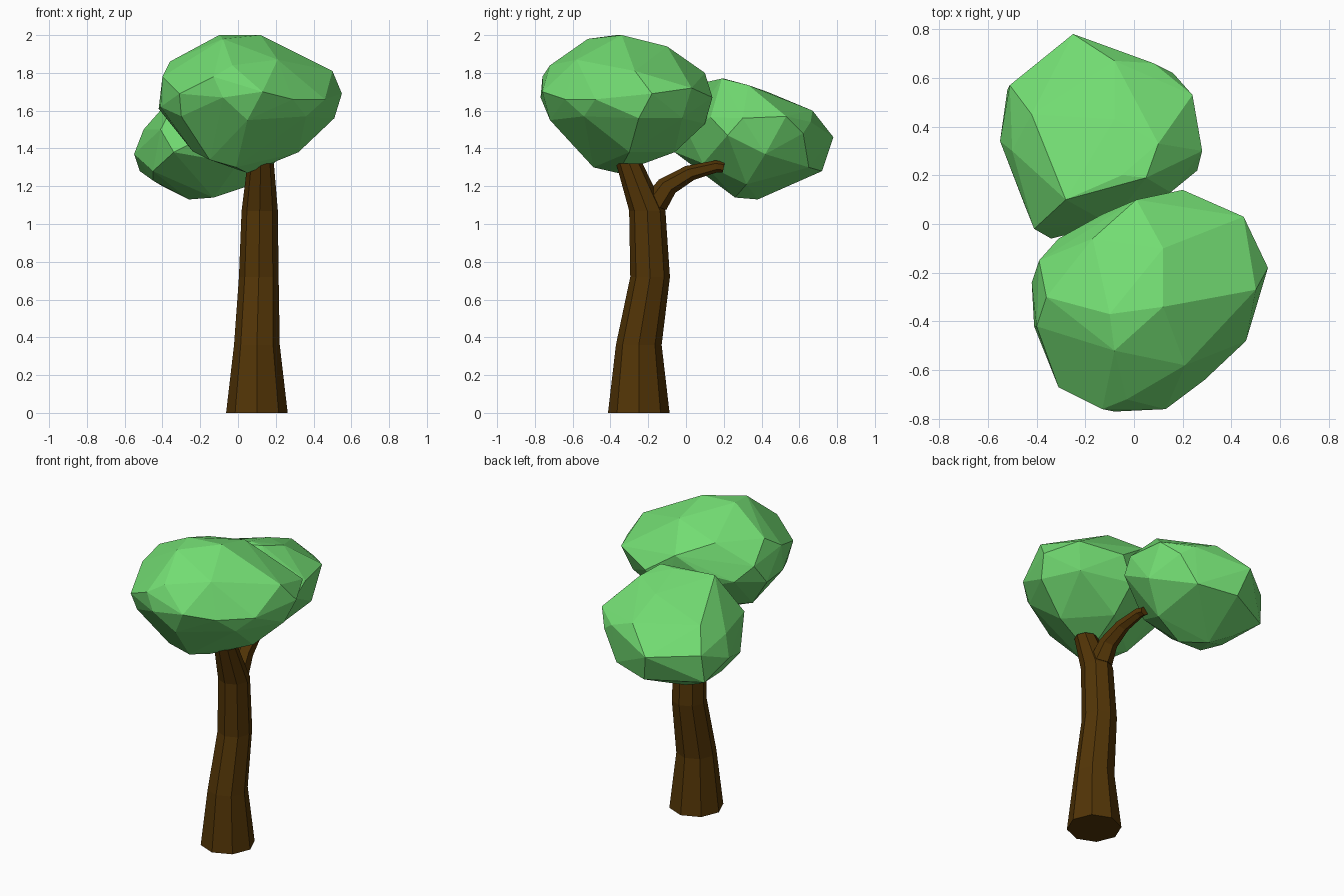
import bpy
import bmesh
from mathutils import Vector

cube = bpy.data.objects.get("Cube")
if cube:
    bpy.data.objects.remove(cube, do_unlink=True)


def make_material(name, colour):
    material = bpy.data.materials.new(name)
    material.use_nodes = True
    material.diffuse_color = colour
    shader = material.node_tree.nodes["Principled BSDF"]
    shader.inputs["Base Color"].default_value = colour
    shader.inputs["Roughness"].default_value = 0.9
    return material


leaf_green = make_material("leaf green", (0.17, 0.72, 0.17, 1))
bark_brown = make_material("bark brown", (0.085, 0.035, 0.002, 1))


def finish_object(name, bm, material):
    """Turn a bmesh into a flat shaded object with one material."""
    bmesh.ops.recalc_face_normals(bm, faces=bm.faces)
    mesh = bpy.data.meshes.new(name)
    bm.to_mesh(mesh)
    bm.free()
    mesh.materials.append(material)
    mesh.shade_flat()
    bpy.context.scene.collection.objects.link(bpy.data.objects.new(name, mesh))


def limb(name, stations, sides, material):
    """Sweep a tapering polygon along (centre, radius, ring normal) stations."""
    bm = bmesh.new()
    rings = []
    for centre, radius, normal in stations:
        turn = Vector((0, 0, 1)).rotation_difference(Vector(normal)).to_matrix().to_4x4()
        turn.translation = centre
        ring = bmesh.ops.create_circle(bm, segments=sides, radius=radius, matrix=turn)
        rings.append(ring["verts"])
    for lower, upper in zip(rings, rings[1:]):
        for i in range(sides):
            j = (i + 1) % sides
            bm.faces.new((lower[i], lower[j], upper[j], upper[i]))
    bm.faces.new(rings[0])
    bm.faces.new(rings[-1])
    finish_object(name, bm, material)


def leaf_clump(name, corners, material):
    """Wrap a faceted convex skin around a few corner points."""
    bm = bmesh.new()
    for corner in corners:
        bm.verts.new(corner)
    result = bmesh.ops.convex_hull(bm, input=bm.verts)
    loose = {v for v in result["geom_interior"] if isinstance(v, bmesh.types.BMVert)}
    bmesh.ops.delete(bm, geom=list(loose), context="VERTS")
    finish_object(name, bm, material)


# Trunk: leans back in the middle, then forward into the upper fork
up = (0, 0, 1)
limb("trunk", [
    ((.1, -.25, 0), .163, up),
    ((.1, -.25, .36), .121, up),
    ((.11, -.19, .72), .105, up),
    ((.115, -.205, 1.07), .096, up),
    ((.12, -.3, 1.32), .07, up),
], 8, bark_brown)

# Side branch: curves out of the fork towards the rear clump
limb("side_branch", [
    ((.115, -.17, 1.1), .07, (0, .4, 1)),
    ((.115, -.1, 1.2), .056, (0, .8, 1)),
    ((.105, .02, 1.27), .043, (0, 1, .6)),
    ((.09, .16, 1.305), .032, (0, 1, .1)),
    ((.085, .2, 1.3), .028, (0, 1, -.2)),
], 6, bark_brown)

# Front clump: upper, middle and lower corners
leaf_clump("front_leaves", [
    (.12, -.34, 2), (-.1, -.37, 2), (-.08, -.52, 1.98),
    (.12, -.1, 1.94), (-.17, -.06, 1.87), (.01, .1, 1.8),
    (.2, .14, 1.67), (.45, .03, 1.72), (.55, -.18, 1.69),
    (.5, -.27, 1.81), (.51, -.25, 1.56), (.46, -.48, 1.66),
    (.29, -.64, 1.66), (.13, -.76, 1.7), (-.08, -.77, 1.67),
    (-.13, -.76, 1.78), (-.03, -.72, 1.84), (.21, -.58, 1.87),
    (-.31, -.67, 1.69), (-.41, -.42, 1.62), (-.4, -.42, 1.78),
    (-.42, -.24, 1.61), (-.36, -.3, 1.86), (-.39, -.15, 1.74),
    (-.31, -.06, 1.65), (-.13, .04, 1.7), (.05, -.36, 1.27),
    (-.01, -.49, 1.3), (-.24, -.35, 1.385), (.32, -.3, 1.38),
    (.1, .1, 1.53), (.05, -.72, 1.55), (.36, -.54, 1.57),
    (.1, -.06, 1.38), (-.3, -.62, 1.57), (.4, -.02, 1.56),
    (-.15, -.5, 1.34),
], leaf_green)

# Rear clump: upper, middle and lower corners
leaf_clump("rear_leaves", [
    (-.05, .2, 1.77), (.05, .19, 1.77), (-.28, .1, 1.75),
    (-.08, .43, 1.7), (.1, .33, 1.735), (-.08, .67, 1.6),
    (.08, .66, 1.54), (-.25, .78, 1.46), (.16, .62, 1.48),
    (.24, .53, 1.57), (.28, .3, 1.56), (.26, .22, 1.47),
    (-.34, -.06, 1.38), (-.41, -.02, 1.5), (-.55, .34, 1.37),
    (-.51, .57, 1.46), (-.52, .55, 1.28), (-.5, .3, 1.5),
    (-.42, .45, 1.59), (-.45, .08, 1.28), (-.45, .28, 1.23),
    (-.4, .45, 1.2), (-.2, .72, 1.28), (.05, .65, 1.3),
    (-.26, .38, 1.13), (-.13, .26, 1.14), (.08, .32, 1.21),
    (.24, .42, 1.37), (.15, .13, 1.565), (-.1, 0, 1.5),
    (0, .09, 1.32),
], leaf_green)
